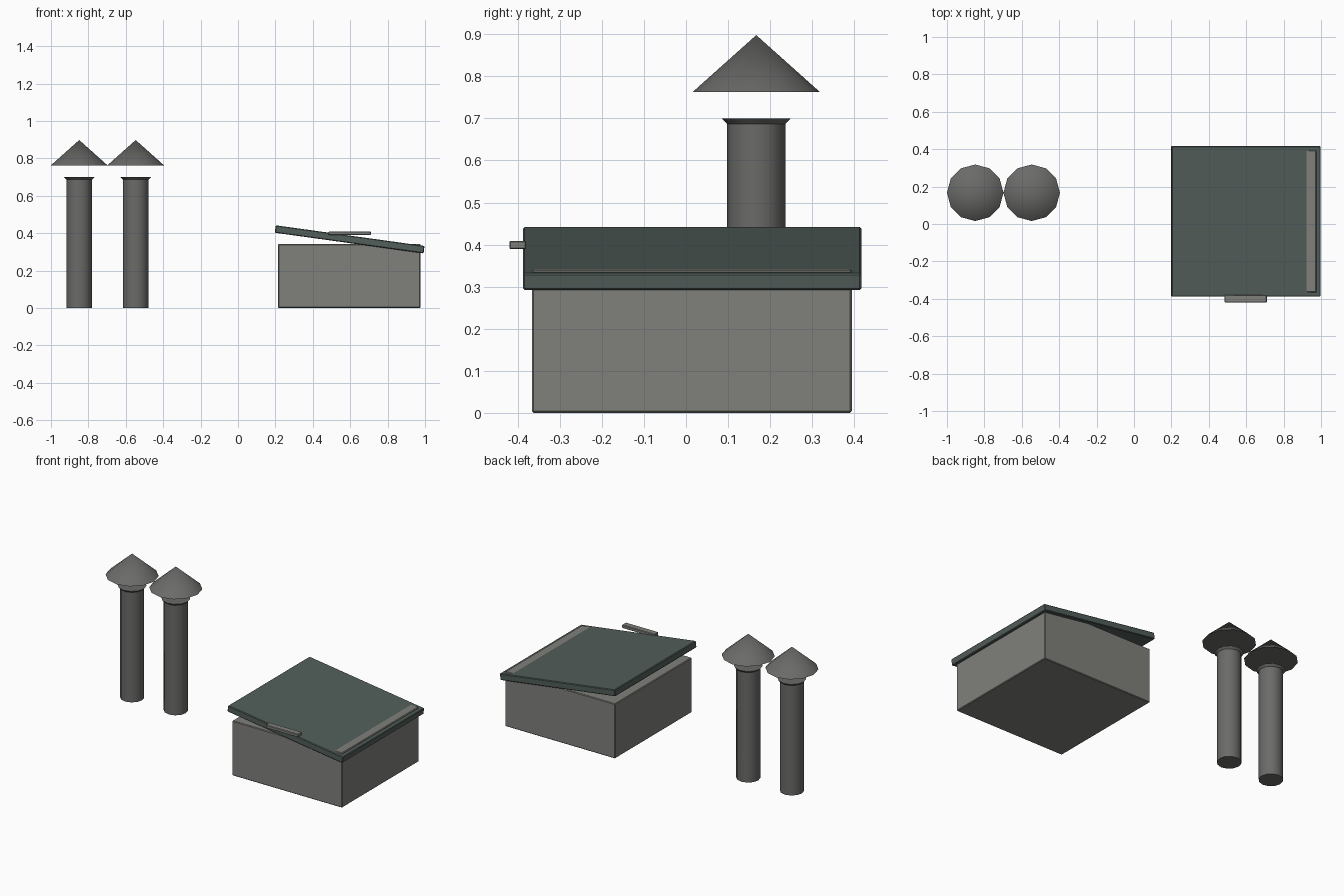
import bpy, bmesh, math
from mathutils import Matrix

if "Cube" in bpy.data.objects:
    bpy.data.objects.remove(bpy.data.objects["Cube"])


def material(name, rgb):
    m = bpy.data.materials.new(name)
    m.diffuse_color = (*rgb, 1)
    m.use_nodes = True
    m.node_tree.nodes["Principled BSDF"].inputs["Base Color"].default_value = m.diffuse_color
    return m


STEEL = material("dark steel", (0.145, 0.145, 0.14))
CONCRETE = material("grey concrete", (0.215, 0.215, 0.20))
GREEN = material("dark grey green", (0.085, 0.112, 0.102))


def finish(name, bm, mat):
    bmesh.ops.recalc_face_normals(bm, faces=bm.faces)
    mesh = bpy.data.meshes.new(name)
    bm.to_mesh(mesh)
    bm.free()
    mesh.materials.append(mat)
    ob = bpy.data.objects.new(name, mesh)
    bpy.context.collection.objects.link(ob)
    return ob


def lathe(name, profile, x, y, mat, sides=12):
    """Closed turned shape from (radius, z) points; radius 0 makes a tip."""
    bm = bmesh.new()
    rings = []
    for r, z in profile:
        n = sides if r > 0 else 1
        rings.append([bm.verts.new((x + r * math.cos(math.tau * i / sides),
                                    y + r * math.sin(math.tau * i / sides), z))
                      for i in range(n)])
    for a, b in zip(rings, rings[1:]):
        for i in range(sides):
            j = (i + 1) % sides
            bm.faces.new([a[i], a[j], b[0]] if len(b) == 1 else [a[i], a[j], b[j], b[i]])
    for ring in (rings[0], rings[-1]):
        if len(ring) > 1:
            bm.faces.new(ring)
    ob = finish(name, bm, mat)
    bpy.ops.object.select_all(action='DESELECT')
    ob.select_set(True)
    bpy.context.view_layer.objects.active = ob
    bpy.ops.object.shade_smooth_by_angle(angle=math.radians(40))
    return ob


def box(name, size, centre, mat, bevel, tilt=0):
    bm = bmesh.new()
    bmesh.ops.create_cube(bm, size=1)
    bmesh.ops.scale(bm, vec=size, verts=bm.verts)
    bmesh.ops.bevel(bm, geom=bm.edges[:], offset=bevel, segments=1, affect='EDGES')
    bmesh.ops.transform(bm, verts=bm.verts,
                        matrix=Matrix.Translation(centre) @ Matrix.Rotation(tilt, 4, 'Y'))
    return finish(name, bm, mat)


# Two vent pipes, each with a flared lip and a floating rain cap
for side, x in (("left", -0.849), ("right", -0.547)):
    lathe(side + "_vent_pipe",
          [(0.069, 0), (0.069, 0.687), (0.082, 0.70)], x, 0.167, STEEL)
    lathe(side + "_vent_cap", [(0.151, 0.763), (0, 0.898)], x, 0.167, STEEL)

# Hatch: base box, sloping lid that the box just pokes through, and handle
box("hatch_base", (0.76, 0.76, 0.342), (0.595, 0.014, 0.171), CONCRETE, 0.004)
box("hatch_lid", (0.803, 0.805, 0.040), (0.597, 0.0145, 0.367), GREEN, 0.004,
    math.radians(7.9))
box("hatch_handle", (0.226, 0.04, 0.02), (0.597, -0.4, 0.399), CONCRETE, 0.003)
